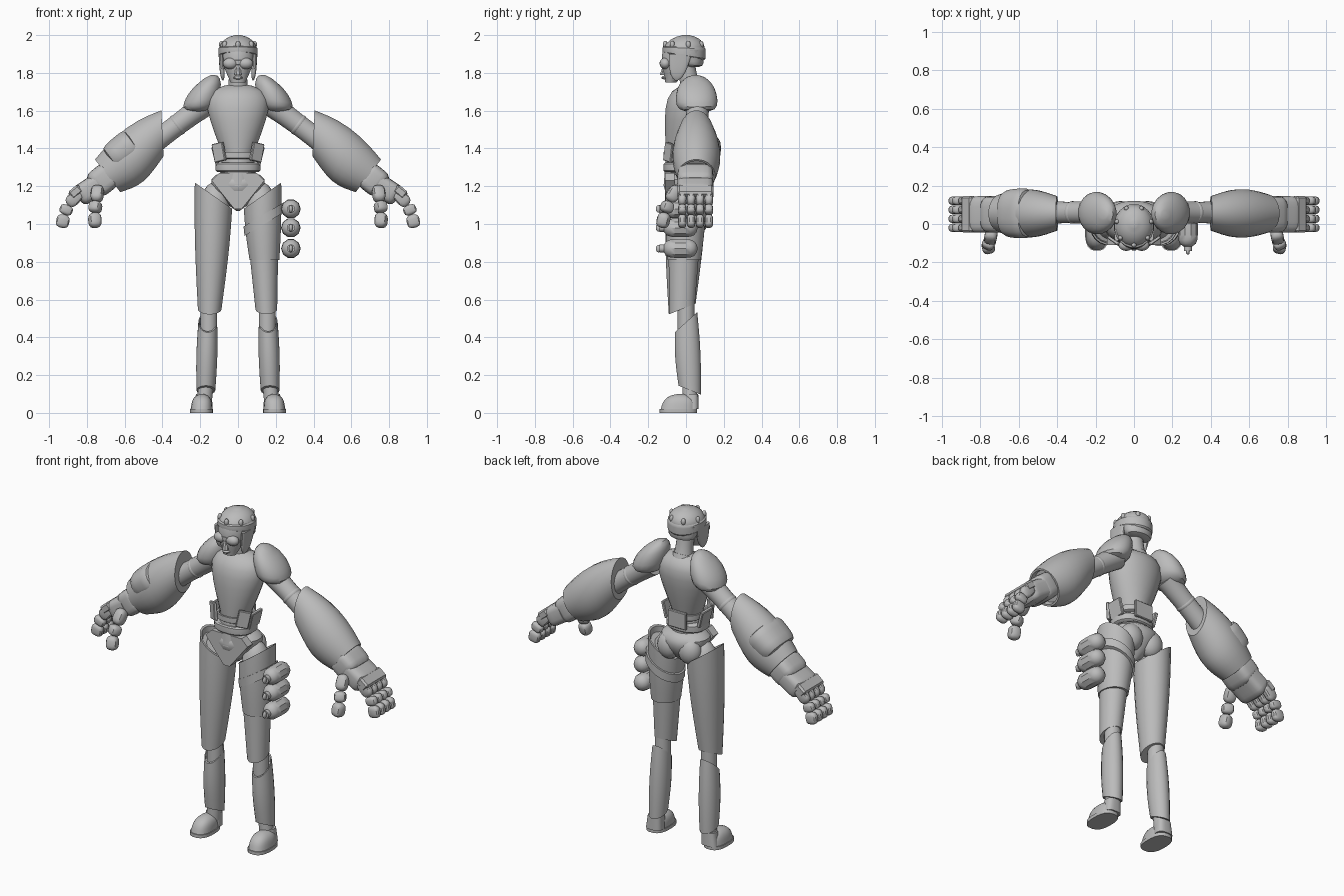
import bpy, bmesh
from math import sin, cos, pi, radians, copysign
from mathutils import Matrix, Vector

default_cube = bpy.data.objects.get("Cube")
if default_cube:
    bpy.data.objects.remove(default_cube)

colour = (0.5, 0.5, 0.5, 1)
grey = bpy.data.materials.new("plain_grey")
grey.use_nodes = True
grey.diffuse_color = colour
grey.node_tree.nodes["Principled BSDF"].inputs["Base Color"].default_value = colour
parts = []


def finish(name, bm, matrix=None, side=1):
    """Place a part, mirror it for the right side, fix normals and link it."""
    if matrix:
        bmesh.ops.transform(bm, matrix=matrix, verts=bm.verts)
    bmesh.ops.scale(bm, vec=(side, 1, 1), verts=bm.verts)
    bmesh.ops.recalc_face_normals(bm, faces=bm.faces)
    mesh = bpy.data.meshes.new(name)
    bm.to_mesh(mesh)
    bm.free()
    mesh.materials.append(grey)
    part = bpy.data.objects.new(name, mesh)
    bpy.context.collection.objects.link(part)
    parts.append(part)


def limb_frame(start, direction):
    """Local z runs along the limb and local x points to its upper side."""
    z = direction.normalized()
    up = Vector((0, 0, 1))
    x = (up - up.dot(z) * z).normalized()
    return Matrix.Translation(start) @ Matrix((x, z.cross(x), z)).transposed().to_4x4()


def pair(value):
    return Vector(value if isinstance(value, tuple) else (value, value))


def taper(name, low, high, r_low, r_high=None, bulge=0, base=0, dome=0, tilt_low=(0, 0),
          tilt_high=(0, 0), square=2, sides=20, rim=0, along=False, side=1):
    """Blend two oval sections, with optional swelling, rounded ends, slanted ends and open rim."""
    low, high = Vector(low), Vector(high)
    r_low, r_high = pair(r_low), pair(r_high or r_low)
    matrix = None
    if along:
        matrix = limb_frame(low, high - low)
        low, high = Vector(), Vector((0, 0, (high - low).length))
    bm = bmesh.new()

    def ring(t, scale, sink=0):
        centre = low.lerp(high, t)
        radius = r_low.lerp(r_high, t) * scale
        tilt = Vector(tilt_low).lerp(Vector(tilt_high), t)
        verts = []
        for i in range(sides):
            angle = 2 * pi * (i + 0.5) / sides
            c, s = cos(angle), sin(angle)
            offset = Vector((radius.x * copysign(abs(c) ** (2 / square), c),
                             radius.y * copysign(abs(s) ** (2 / square), s)))
            verts.append(bm.verts.new(centre + Vector((*offset, tilt.dot(offset) - sink))))
        return verts

    steps = 10
    loops = []
    for i in range(steps + 1):
        t = (1 - cos(pi * i / steps)) / 2
        scale = 1 + bulge * sin(pi * t)
        if dome:
            scale *= max(1 - t ** dome, 0.03) ** 0.5
        if base:
            scale *= max(1 - (1 - t) ** base, 0.03) ** 0.5
        loops.append(ring(t, scale))
    if rim:
        loops += [ring(1, 0.9), ring(1, 0.85, rim)]
    for a, b in zip(loops, loops[1:]):
        for i in range(sides):
            j = (i + 1) % sides
            bm.faces.new((a[i], a[j], b[j], b[i]))
    bm.faces.new(loops[0])
    bm.faces.new(loops[-1])
    finish(name, bm, matrix, side)


def chain(name, joints, radius, side):
    """Rounded boxy segments along a list of joints."""
    for start, end in zip(joints, joints[1:]):
        taper(name, start, end, radius, base=8, dome=8, square=3, sides=12, along=True, side=side)


def ball(name, centre, radii, side=1):
    bm = bmesh.new()
    bmesh.ops.create_uvsphere(bm, u_segments=16, v_segments=10, radius=1)
    finish(name, bm, Matrix.Translation(centre) @ Matrix.Diagonal((*radii, 1)), side)


def box(name, centre, size, turn=0, lean=0, side=1):
    bm = bmesh.new()
    bmesh.ops.create_cube(bm, size=1)
    bmesh.ops.scale(bm, vec=size, verts=bm.verts)
    bmesh.ops.bevel(bm, geom=bm.edges[:], offset=min(size) / 5, segments=1, affect='EDGES')
    rotation = Matrix.Rotation(radians(turn), 4, 'Z') @ Matrix.Rotation(radians(lean), 4, 'Y')
    finish(name, bm, Matrix.Translation(centre) @ rotation, side)


def prism(name, half_outline, front, back):
    """Mirror a half outline in x and z, then extrude it from front to back."""
    outline = half_outline + [(-x, z) for x, z in reversed(half_outline)]
    bm = bmesh.new()
    face = bm.faces.new([bm.verts.new((x, front, z)) for x, z in outline])
    new = bmesh.ops.extrude_face_region(bm, geom=[face])["geom"]
    bmesh.ops.translate(bm, vec=(0, back - front, 0),
                        verts=[v for v in new if isinstance(v, bmesh.types.BMVert)])
    finish(name, bm)


# Head and helmet
taper("face", low=(0, -.08, 1.75), high=(0, -.02, 1.93), r_low=(.04, .03), r_high=(.09, .1), bulge=.2)
taper("nose", low=(0, -.12, 1.79), high=(0, -.11, 1.85), r_low=.02, r_high=.01, sides=8)
ball("lips", (0, -.11, 1.775), (.025, .02, .01))
taper("neck", low=(0, .03, 1.69), high=(0, 0, 1.84), r_low=.06, r_high=.05, bulge=-.1)
taper("helmet_dome", low=(0, -.01, 1.92), high=(0, 0, 2), r_low=(.1, .11), dome=2)
taper("helmet_band", low=(0, -.01, 1.88), high=(0, -.01, 1.945), r_low=(.104, .115),
      base=20, dome=20, tilt_low=(0, -.2))
taper("helmet_back", low=(0, .04, 1.83), high=(0, .01, 1.92), r_low=(.08, .05), r_high=(.1, .09), base=20)
vents = 7
for i in range(vents):
    angle = 2 * pi * i / vents - pi / 2
    ball("helmet_vent", (cos(angle) * .09, sin(angle) * .1 - .01, 1.95), (.013, .013, .02))
box("goggle_bridge", (0, -.12, 1.855), (.06, .02, .03))

# Torso, waist and pelvis
taper("torso", low=(0, -.02, 1.36), high=(0, .02, 1.74), r_low=(.08, .085), r_high=(.19, .12),
      bulge=.1, dome=8, sides=24)
taper("collar", low=(0, .01, 1.69), high=(0, .01, 1.72), r_low=.075, r_high=.065,
      tilt_low=(0, .4), tilt_high=(0, .4), rim=.01)
taper("waist_core", low=(0, -.02, 1.2), high=(0, -.02, 1.38), r_low=.1, r_high=.085)
taper("upper_belt", low=(0, -.02, 1.34), high=(0, -.02, 1.38), r_low=.1, base=20, square=2.4, rim=.01)
taper("lower_belt", low=(0, -.02, 1.27), high=(0, -.02, 1.33), r_low=(.12, .1),
      base=20, dome=20, square=2.4)
box("back_belt_plate", (0, .08, 1.35), (.12, .02, .1))
taper("pelvis", low=(0, 0, 1.07), high=(0, 0, 1.28), r_low=(.06, .08), r_high=(.16, .12),
      bulge=.2, base=3, dome=8)
prism("groin_plate", [(.02, 1.08), (.14, 1.23), (.1, 1.27)], front=-.11, back=-.06)

for side in (1, -1):
    # Goggles, cheek guards, waist tabs and seat
    ball("goggle_lens", (.04, -.11, 1.85), (.04, .03, .03), side)
    taper("cheek_guard", low=(.08, -.05, 1.76), high=(.09, -.03, 1.9), r_low=(.015, .04),
          r_high=(.013, .06), base=4, square=3, side=side)
    box("front_waist_tab", (.1, -.09, 1.38), (.07, .02, .1), turn=35, lean=12, side=side)
    box("side_waist_tab", (.12, -.01, 1.36), (.02, .1, .1), lean=14, side=side)
    ball("buttock", (.07, .06, 1.17), (.07, .06, .08), side)

    # Shoulder and arm
    taper("shoulder_pad", low=(.21, .06, 1.59), high=(.16, .05, 1.78), r_low=(.09, .11),
          r_high=(.11, .12), base=12, dome=3, tilt_high=(-.5, 0), side=side)
    taper("upper_arm", low=(.18, .06, 1.63), high=(.46, .06, 1.42), r_low=.065, r_high=.06,
          bulge=-.1, along=True, side=side)
    taper("elbow_ring", low=(.3, .06, 1.54), high=(.34, .06, 1.51), r_low=.06,
          base=6, dome=6, along=True, side=side)
    taper("forearm_shell", low=(.4, .055, 1.48), high=(.69, .055, 1.255), r_low=(.1, .09),
          r_high=(.11, .1), bulge=.33, tilt_low=(-.7, 0), sides=24, rim=.03, along=True, side=side)
    taper("wrist_cuff", low=(.66, .05, 1.28), high=(.77, .05, 1.19), r_low=(.075, .095),
          base=12, dome=12, square=4, along=True, side=side)
    taper("palm", low=(.74, .05, 1.21), high=(.85, .05, 1.14), r_low=(.06, .095),
          dome=12, square=4, along=True, side=side)
    box("knuckle_guard", (.86, .05, 1.17), (.07, .19, .05), lean=40, side=side)
    for finger in range(4):
        y = -.02 + finger * .047
        chain("finger_segment", [(.83, y, 1.18), (.9, y, 1.1), (.92, y, 1.05), (.935, y, .98)],
              (.036, .023), side)
    chain("thumb_segment", [(.74, -.04, 1.2), (.75, -.09, 1.12), (.76, -.11, 1.06), (.755, -.13, .98)],
          .034, side)

    # Leg and foot
    taper("thigh", low=(.15, -.02, .55), high=(.12, 0, 1.22), r_low=(.058, .068), r_high=.1,
          dome=8, tilt_low=(0, .4), side=side)
    taper("knee", low=(.155, 0, .38), high=(.155, 0, .6), r_low=.045, side=side)
    taper("shin_shell", low=(.17, .02, .12), high=(.16, 0, .48), r_low=(.05, .06), bulge=.12,
          tilt_low=(0, -.4), tilt_high=(0, .9), rim=.03, side=side)
    taper("ankle", low=(.18, .02, .03), high=(.17, .02, .15), r_low=.04, side=side)
    taper("sole", low=(.193, -.04, 0), high=(.193, -.04, .02), r_low=(.062, .1), square=2.6, side=side)
    taper("shoe", low=(.193, -.04, .02), high=(.19, -.03, .1), r_low=(.058, .095),
          r_high=(.05, .08), dome=4, square=2.5, side=side)
    taper("heel_cup", low=(.185, .03, .02), high=(.18, .03, .1), r_low=(.05, .037),
          r_high=(.043, .035), square=3, side=side)

# Long armour on the right thigh and raised panel on the right forearm
taper("right_thigh_armour", low=(.15, -.02, .55), high=(.13, 0, 1.15), r_low=(.063, .072),
      r_high=(.1, .11), bulge=.08, tilt_low=(0, .4), tilt_high=(.7, 0), rim=.03, side=-1)
taper("right_forearm_panel", low=(.54, .055, 1.435), high=(.68, .055, 1.33), r_low=(.09, .13),
      r_high=(.08, .115), bulge=.05, base=20, dome=20, square=2.4, along=True, side=-1)

# Short armour, strap and canisters on the left thigh
taper("left_thigh_armour", low=(.14, -.01, .81), high=(.13, 0, 1.15), r_low=(.08, .09),
      r_high=(.1, .11), bulge=.05, tilt_high=(.7, 0), rim=.03)
taper("thigh_strap", low=(.14, 0, 1), high=(.135, 0, 1.05), r_low=(.107, .115),
      tilt_low=(.6, 0), tilt_high=(.6, 0), rim=.01)
for z in (1.08, .98, .87):
    taper("canister", low=(.28, -.12, z), high=(.28, .06, z), r_low=.052,
          base=10, dome=10, sides=10, along=True)
    taper("canister_cap", low=(.28, -.14, z), high=(.28, -.11, z), r_low=.022, sides=12, along=True)
    ball("canister_knob", (.28, -.145, z), (.01, .015, .02))

# Smooth shading with sharp edges kept
bpy.ops.object.select_all(action='DESELECT')
for part in parts:
    part.select_set(True)
bpy.context.view_layer.objects.active = parts[0]
bpy.ops.object.shade_smooth_by_angle(angle=radians(35))
